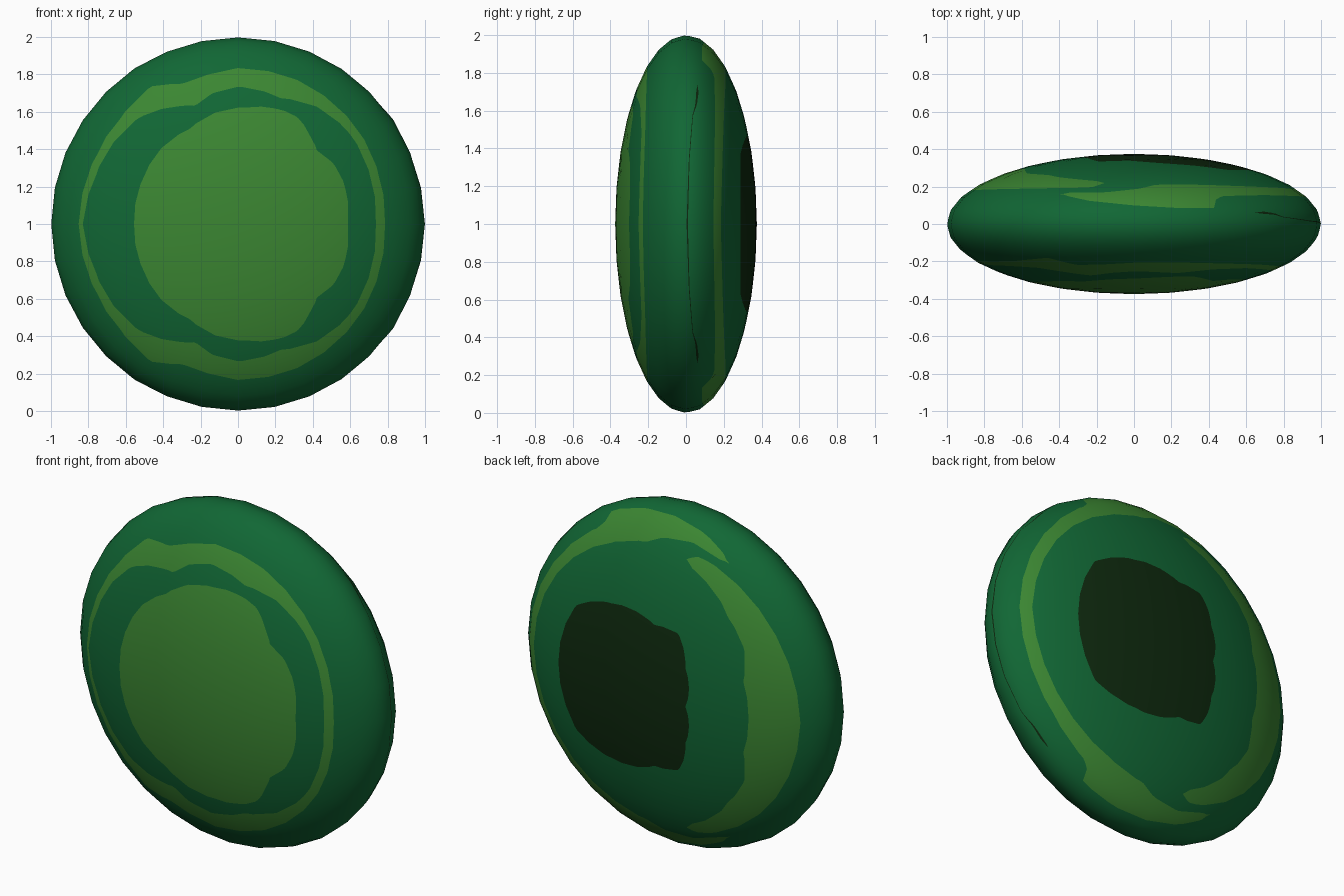
import bpy
import bmesh
from math import sin, cos, pi, acos, asin, atan2, degrees, sqrt
from mathutils import Vector

old = bpy.data.objects.get("Cube")
if old:
    bpy.data.objects.remove(old, do_unlink=True)

DEPTH = 0.375      # half thickness of the lens-shaped body
SIDES = 32         # facets around the outline
FINE = 6           # columns per facet
COLUMNS = SIDES * FINE


def make_material(name, rgb):
    mat = bpy.data.materials.new(name)
    mat.use_nodes = True
    colour = (*rgb, 1.0)
    mat.diffuse_color = colour
    bsdf = next(n for n in mat.node_tree.nodes if n.type == 'BSDF_PRINCIPLED')
    bsdf.inputs["Base Color"].default_value = colour
    return mat


materials = [
    make_material("deep green", (0.0055, 0.135, 0.035)),
    make_material("leaf green", (0.044, 0.24, 0.032)),
    make_material("blackish green", (0.0044, 0.022, 0.0044)),
]
DEEP, LEAF, BLACK = range(len(materials))


def interpolate(points, angle):
    """Piecewise linear value of a boundary at an angle in degrees."""
    keys = list(points)
    if angle <= keys[0]:
        return points[keys[0]]
    for a, b in zip(keys, keys[1:]):
        if angle <= b:
            return points[a] + (points[b] - points[a]) * (angle - a) / (b - a)
    return points[keys[-1]]


# Each boundary maps angle around the disc to a value; top and bottom mirror.
# Kind "front"/"back": value is radius. Kind "depth": value is y.
front_patch = {0: .59, 18: .61, 31: .61, 43: .58, 61: .66, 72: .655, 86: .63,
               102: .61, 117: .574, 136: .578, 155: .565, 180: .556}
front_ring_inner = {0: .74, 21: .758, 39: .775, 56: .76, 71: .714, 89: .738, 100: .716,
                    110: .676, 124: .743, 132: .78, 147: .8, 161: .808, 180: .83}
front_ring_outer = {0: .79, 17: .8, 36: .816, 56: .827, 70: .834, 90: .834, 101: .817,
                    112: .81, 122: .875, 138: .85, 154: .845, 180: .855}
seam_start = {0: .003, 20: .015, 36: .035, 40: .05, 46: .055, 48: .06}
seam_end = {0: .01, 20: .019, 36: .038, 40: .058, 46: .068, 48: .06}
rim_arc_start = {0: .145, 40: .155, 59: .15, 62: .13, 63: .085, 75: .085,
                 90: .1, 105: .125, 113: .15, 115: .16}
rim_arc_end = {0: .185, 40: .2, 65: .21, 82: .21, 88: .19, 100: .17, 113: .17, 115: .16}
side_arc_start = {102: .22, 104: .2, 108: .195, 122: .192, 180: .18}
side_arc_end = {102: .22, 104: .23, 122: .25, 130: .262, 145: .27, 160: .294, 180: .295}
back_patch = {0: .635, 36: .635, 48: .58, 60: .53, 94: .42, 115: .445, 138: .33, 180: .25}

# boundary, kind, colour before it, rings before it
bands = [
    (front_patch, "front", LEAF, 14),
    (front_ring_inner, "front", DEEP, 5),
    (front_ring_outer, "front", LEAF, 4),
    (seam_start, "depth", DEEP, 8),
    (seam_end, "depth", BLACK, 1),
    (rim_arc_start, "depth", DEEP, 6),
    (rim_arc_end, "depth", LEAF, 4),
    (side_arc_start, "depth", DEEP, 3),
    (side_arc_end, "depth", LEAF, 4),
    (back_patch, "back", DEEP, 6),
    (None, "pole", BLACK, 10),
]


def boundary_angle(points, kind, angle):
    """Angle from the front pole (0) to the back pole (pi)."""
    if kind == "pole":
        return pi
    value = interpolate(points, angle)
    if kind == "front":
        return asin(value)
    if kind == "back":
        return pi - asin(value)
    return acos(-value / DEPTH)


def facet_point(theta, phi):
    """Point on the faceted lens, flat between its main rings and columns."""
    step = 2 * pi / SIDES
    k = min(int(phi / step), SIDES // 2 - 1)
    t = phi / step - k
    radius = sin(k * step) * (1 - t) + sin((k + 1) * step) * t
    y = -DEPTH * (cos(k * step) * (1 - t) + cos((k + 1) * step) * t)
    radius *= cos(step / 2) / cos(theta % step - step / 2)
    return Vector((radius * cos(theta), y, 1 + radius * sin(theta)))


# Lens body: rings follow the painted boundaries
bm = bmesh.new()
columns = []
for c in range(COLUMNS):
    theta = 2 * pi * c / COLUMNS
    mirrored = degrees(abs(atan2(sin(theta), cos(theta))))
    start = 0.0
    column = [bm.verts.new(facet_point(theta, start))]
    for points, kind, colour, rings in bands:
        end = boundary_angle(points, kind, mirrored)
        for i in range(1, rings + 1):
            phi = start + (end - start) * i / rings
            column.append(bm.verts.new(facet_point(theta, phi)))
        start = end
    columns.append(column)

row_colours = [colour for _, _, colour, rings in bands for _ in range(rings)]
for c, left in enumerate(columns):
    right = columns[(c + 1) % COLUMNS]
    for row, colour in enumerate(row_colours):
        face = bm.faces.new((left[row], right[row], right[row + 1], left[row + 1]))
        face.material_index = colour
        face.smooth = True

# Close the poles and the places where an arc has run out
bmesh.ops.remove_doubles(bm, verts=bm.verts[:], dist=0.0002)
bmesh.ops.recalc_face_normals(bm, faces=bm.faces[:])
mesh = bpy.data.meshes.new("lens_body")
bm.to_mesh(mesh)
bm.free()
for mat in materials:
    mesh.materials.append(mat)

# Rounded shading over the faceted outline
mesh.normals_split_custom_set_from_vertices([
    Vector((v.co.x, v.co.y / DEPTH ** 2, v.co.z - 1)).normalized() for v in mesh.vertices])
body = bpy.data.objects.new("lens_body", mesh)
bpy.context.collection.objects.link(body)
